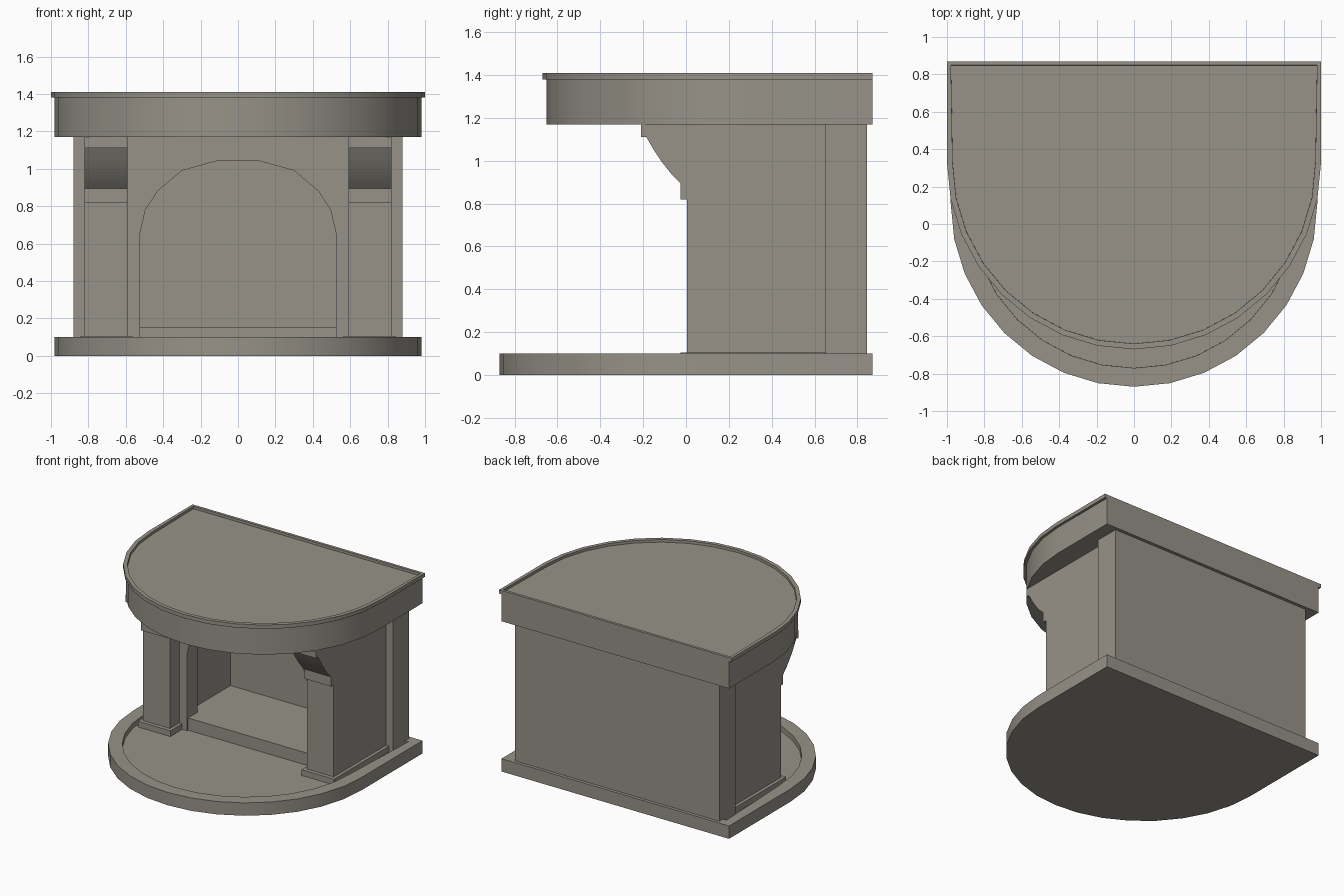
import bpy, bmesh, math
from mathutils import Vector

if "Cube" in bpy.data.objects:
    bpy.data.objects.remove(bpy.data.objects["Cube"], do_unlink=True)

BACK = 0.87
stone = bpy.data.materials.new("warm_grey_stone")
colour = (0.31, 0.29, 0.25, 1)
stone.diffuse_color = colour
stone.use_nodes = True
stone.node_tree.nodes["Principled BSDF"].inputs["Base Color"].default_value = colour


def prism(name, outline, depth, inset=0, recess=0):
    """Extrude a closed outline; optionally sink its far face inside a rim."""
    bm = bmesh.new()
    face = bm.faces.new([bm.verts.new(p) for p in outline])
    depth = Vector(depth)
    ext = bmesh.ops.extrude_face_region(bm, geom=[face])["geom"]
    bmesh.ops.translate(bm, vec=depth, verts=[v for v in ext if isinstance(v, bmesh.types.BMVert)])
    bmesh.ops.recalc_face_normals(bm, faces=bm.faces)
    if inset:
        far = [f for f in ext if isinstance(f, bmesh.types.BMFace)]
        bmesh.ops.inset_individual(bm, faces=far, thickness=inset)
        bmesh.ops.inset_individual(bm, faces=far, thickness=0.0005, depth=-recess)
    mesh = bpy.data.meshes.new(name)
    bm.to_mesh(mesh)
    bm.free()
    mesh.materials.append(stone)
    obj = bpy.data.objects.new(name, mesh)
    bpy.context.collection.objects.link(obj)
    bpy.ops.object.select_all(action="DESELECT")
    obj.select_set(True)
    bpy.context.view_layer.objects.active = obj
    bpy.ops.object.shade_smooth_by_angle(angle=math.radians(30))
    return obj


def box(name, x, y, z):
    outline = [(x[0], y[0], z[0]), (x[1], y[0], z[0]), (x[1], y[1], z[0]), (x[0], y[1], z[0])]
    return prism(name, outline, (0, 0, z[1] - z[0]))


def d_slab(name, radius, centre_y, z0, z1, inset=0, recess=0):
    """Slab with a straight back and a half-round front."""
    arc = [math.pi * i / 16 for i in range(17)]
    outline = [(-radius * math.cos(a), centre_y - radius * math.sin(a), z0) for a in arc]
    outline += [(radius, BACK, z0), (-radius, BACK, z0)]
    return prism(name, outline, (0, 0, z1 - z0), inset, recess)


def mirrored(obj):
    obj.modifiers.new("mirror", "MIRROR")


# Base with sunken floor, frieze and shallow-rimmed top
d_slab("base", 0.98, 0.11, 0, 0.10, 0.1, 0.04)
d_slab("frieze", 0.98, 0.33, 1.17, 1.38)
d_slab("top_slab", 1.0, 0.33, 1.38, 1.41, 0.03, 0.02)

# Back wall and wider rear posts
box("back_wall", (-0.66, 0.66), (0.75, 0.845), (0.06, 1.17))
mirrored(box("rear_post", (0.59, 0.88), (0.65, 0.845), (0.06, 1.17)))

# Side piers with plinths
mirrored(box("side_pier", (0.59, 0.82), (0.005, 0.65), (0.06, 1.17)))
mirrored(box("plinth", (0.565, 0.845), (-0.025, 0.65), (0.06, 0.105)))

# Curved corbels under the frieze
corbel = [(0.03, 0.82), (-0.025, 0.82), (-0.025, 0.895), (-0.07, 0.94), (-0.11, 0.99),
          (-0.15, 1.05), (-0.185, 1.11), (-0.21, 1.11), (-0.21, 1.17), (0.03, 1.17)]
mirrored(prism("corbel", [(0.59, y, z) for y, z in corbel], (0.23, 0, 0)))

# Front wall with arched opening
arch = [(0.525, 0.06), (0.525, 0.65), (0.495, 0.78), (0.43, 0.88), (0.3, 0.99), (0.1, 1.045)]
inner = arch + [(-x, z) for x, z in reversed(arch)]
outline = inner + [(-0.59, 0.06), (-0.59, 1.17), (0.59, 1.17), (0.59, 0.06)]
prism("arched_wall", [(x, 0.12, z) for x, z in outline], (0, 0.13, 0))

# Raised hearth
box("hearth", (-0.59, 0.59), (0.135, 0.75), (0.06, 0.155))
